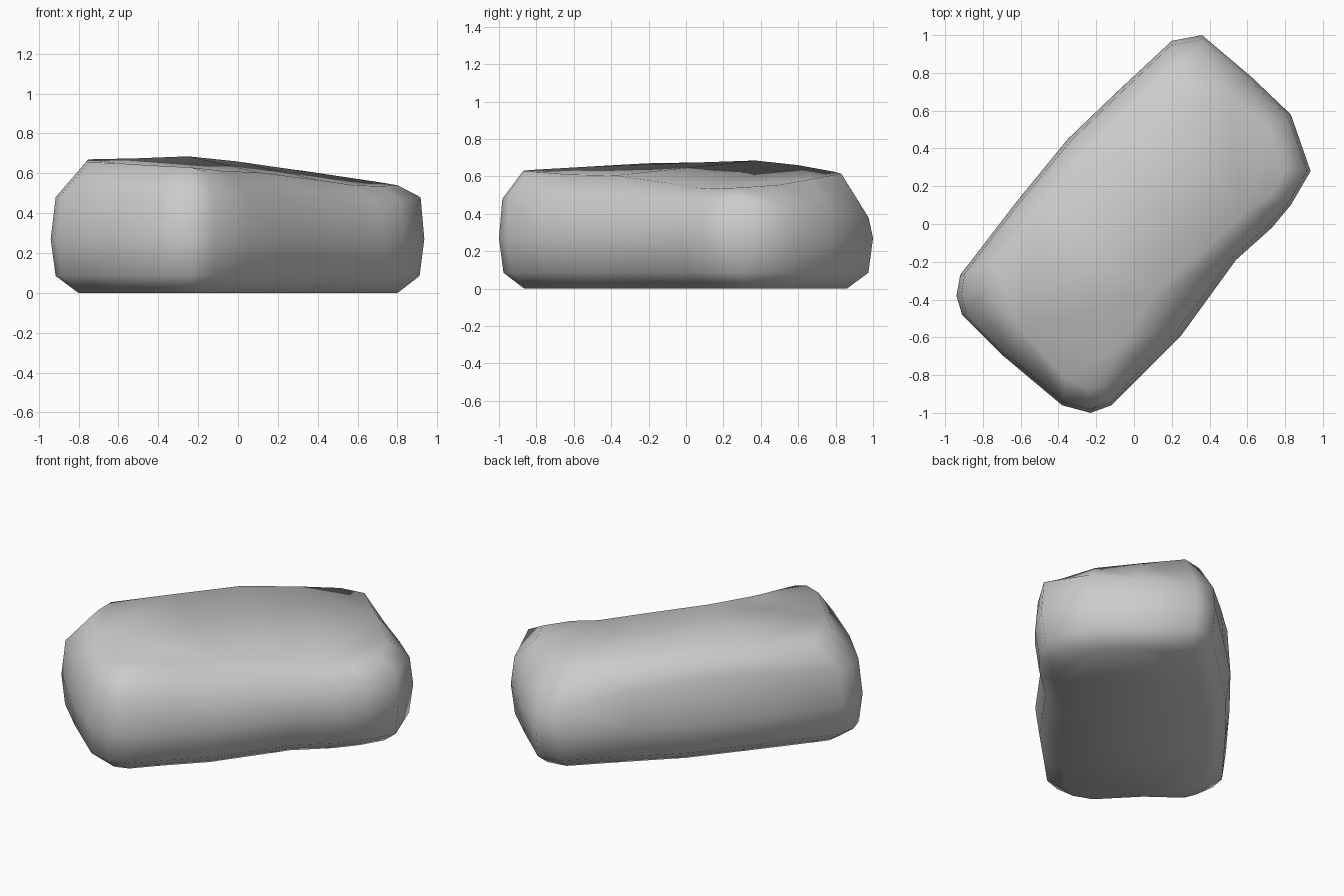
import bpy, bmesh
from mathutils import Vector

# Each column of the stone: wall x, y, shoulder height, top edge x, y, z
columns = [
    (0.20, 0.97, 0.42, 0.17, 0.79, 0.625), (0.36, 1.00, 0.38, 0.31, 0.83, 0.615),
    (0.62, 0.78, 0.41, 0.51, 0.67, 0.585), (0.83, 0.58, 0.44, 0.71, 0.50, 0.555),
    (0.935, 0.28, 0.48, 0.80, 0.29, 0.54), (0.83, 0.10, 0.46, 0.71, 0.14, 0.535),
    (0.73, -0.02, 0.45, 0.58, 0.05, 0.54), (0.54, -0.19, 0.46, 0.41, -0.10, 0.565),
    (0.25, -0.59, 0.48, 0.10, -0.38, 0.605), (0.06, -0.78, 0.50, -0.06, -0.63, 0.61),
    (-0.12, -0.96, 0.49, -0.16, -0.86, 0.61), (-0.23, -1.00, 0.48, -0.24, -0.87, 0.63),
    (-0.38, -0.96, 0.48, -0.36, -0.82, 0.635), (-0.69, -0.70, 0.50, -0.60, -0.56, 0.65),
    (-0.91, -0.48, 0.49, -0.75, -0.41, 0.655), (-0.94, -0.38, 0.48, -0.76, -0.32, 0.66),
    (-0.92, -0.27, 0.50, -0.75, -0.21, 0.67), (-0.62, 0.12, 0.54, -0.51, 0.08, 0.675),
    (-0.35, 0.45, 0.55, -0.25, 0.37, 0.685), (-0.10, 0.69, 0.50, -0.01, 0.60, 0.66),
]
A, B = Vector((-0.38, -0.44)), Vector((0.42, 0.44))


def inset(p, d):
    """Move a wall point toward the long central axis."""
    t = max(0, min(1, (p - A).dot(B - A) / (B - A).length_squared))
    return p + (A + t * (B - A) - p).normalized() * d


bm = bmesh.new()
rings = [[] for _ in range(5)]
for x, y, zu, tx, ty, tz in columns:
    wall, top = Vector((x, y)), Vector((tx, ty))
    levels = [(inset(wall, 0.14), 0.0), (inset(wall, 0.025), 0.085),
              (wall, 0.27), (wall.lerp(top, 0.14), zu), (top, tz)]
    for ring, (p, z) in zip(rings, levels):
        ring.append(bm.verts.new((p.x, p.y, z)))

# Walls and rounded shoulders
n = len(columns)
for lo, hi in zip(rings, rings[1:]):
    for i in range(n):
        j = (i + 1) % n
        bm.faces.new((lo[i], lo[j], hi[j], hi[i]))

# Flat base and gently uneven top
caps = [bm.faces.new(rings[0]), bm.faces.new(rings[-1])]
bmesh.ops.triangulate(bm, faces=caps, ngon_method='BEAUTY')
bmesh.ops.recalc_face_normals(bm, faces=bm.faces)
for f in bm.faces:
    f.smooth = True

mesh = bpy.data.meshes.new("stone")
bm.to_mesh(mesh)
bm.free()
stone = bpy.data.objects.new("stone", mesh)
bpy.context.collection.objects.link(stone)
